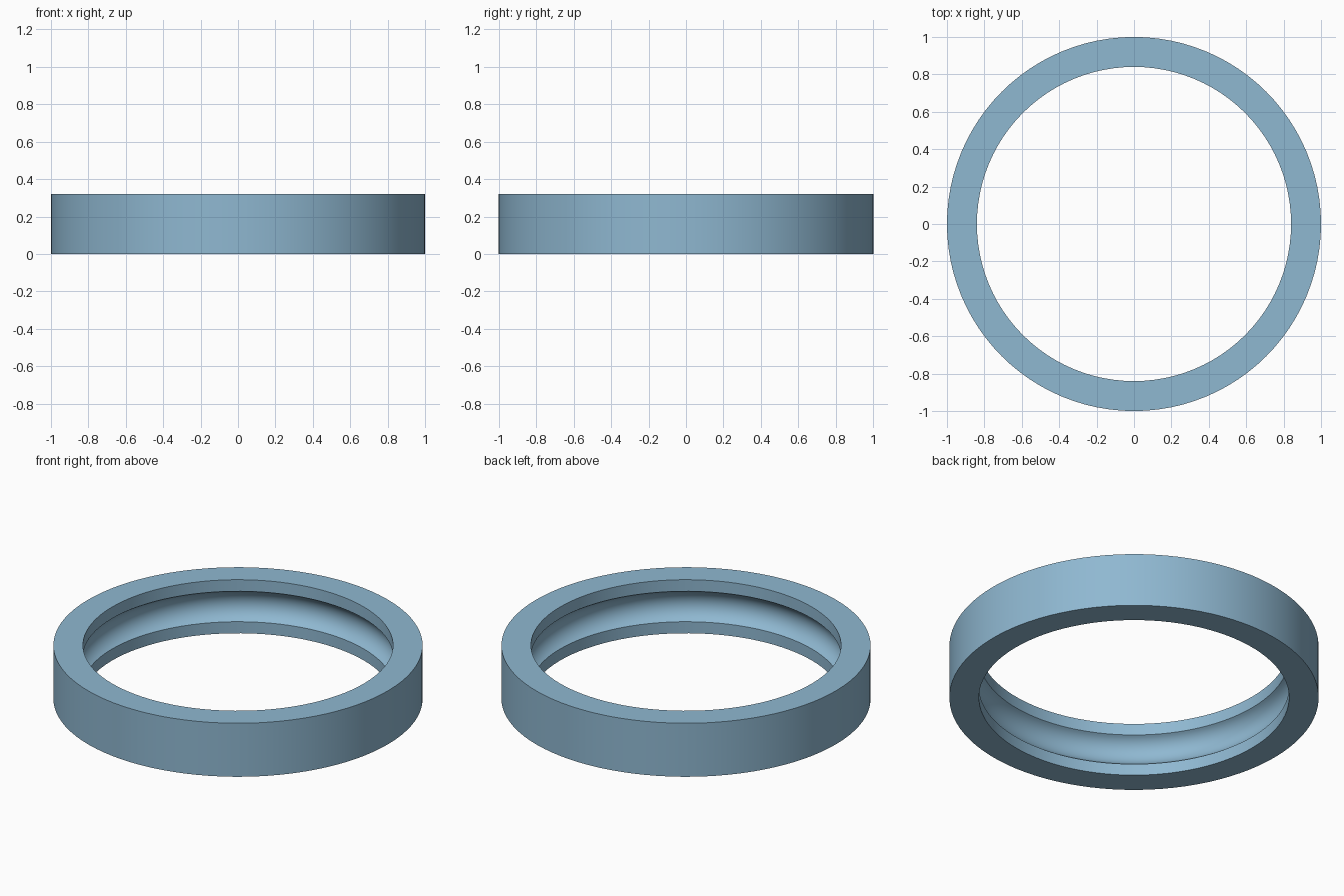
import bpy, bmesh, math
from mathutils import Matrix

if "Cube" in bpy.data.objects:
    bpy.data.objects.remove(bpy.data.objects["Cube"])

R_OUT, R_IN, HEIGHT = 1.0, 0.84, 0.32
HALF_GROOVE, DEPTH = 0.091, 0.055
SEGMENTS, ARC_STEPS = 96, 16

# Cross-section: square ring with a round ball groove on the inside
arc_r = (HALF_GROOVE ** 2 + DEPTH ** 2) / (2 * DEPTH)
arc_x = R_IN + DEPTH - arc_r
half_angle = math.acos((R_IN - arc_x) / arc_r)
profile = [(R_IN, 0), (R_OUT, 0), (R_OUT, HEIGHT), (R_IN, HEIGHT)]
for i in range(ARC_STEPS + 1):
    a = half_angle * (1 - 2 * i / ARC_STEPS)
    profile.append((arc_x + arc_r * math.cos(a), HEIGHT / 2 + arc_r * math.sin(a)))

# Bearing ring: the cross-section turned around z
bm = bmesh.new()
rings = []
for s in range(SEGMENTS):
    turn = Matrix.Rotation(2 * math.pi * s / SEGMENTS, 3, 'Z')
    rings.append([bm.verts.new(turn.col[0] * r + turn.col[2] * z) for r, z in profile])
n = len(profile)
for s in range(SEGMENTS):
    a, b = rings[s], rings[(s + 1) % SEGMENTS]
    for i in range(n):
        j = (i + 1) % n
        bm.faces.new((a[i], b[i], b[j], a[j]))
bmesh.ops.recalc_face_normals(bm, faces=bm.faces)
mesh = bpy.data.meshes.new("bearing_outer_ring")
bm.to_mesh(mesh)
bm.free()
ring = bpy.data.objects.new("bearing_outer_ring", mesh)
bpy.context.collection.objects.link(ring)

# Blue steel colour
steel = bpy.data.materials.new("blue_steel")
steel.diffuse_color = (0.275, 0.479, 0.638, 1)
steel.use_nodes = True
steel.node_tree.nodes["Principled BSDF"].inputs["Base Color"].default_value = steel.diffuse_color
mesh.materials.append(steel)

# Smooth round walls, sharp rims
bpy.context.view_layer.objects.active = ring
ring.select_set(True)
bpy.ops.object.shade_smooth_by_angle(angle=math.radians(25))
